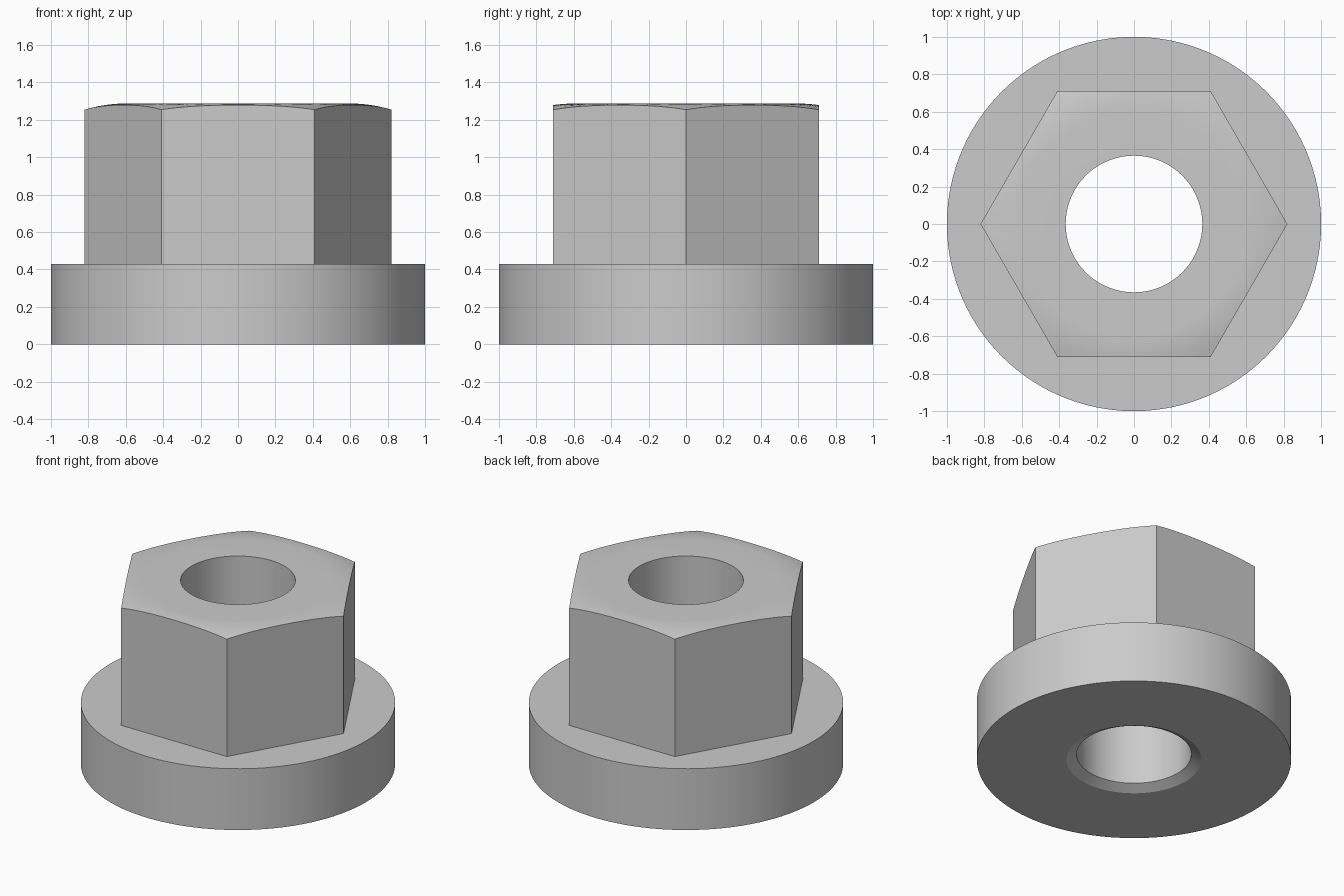
import bpy
import bmesh
from math import cos, sin, pi, radians

cube = bpy.data.objects.get("Cube")
if cube:
    bpy.data.objects.remove(cube, do_unlink=True)

SEGMENTS = 120                     # multiple of six, so corners fall on vertices
FLANGE_R, FLANGE_H = 1.0, 0.43
FLAT_R, CORNER_R = 0.71, 0.82      # hexagon across flats and corners
TOP, CROWN_R, CROWN_DROP = 1.287, 0.60, 0.033
HOLE_R, CHAMFER_R, CHAMFER_H = 0.365, 0.43, 0.037
CROWN_STEPS = 6

steel = bpy.data.materials.new("steel grey")
steel.use_nodes = True
grey = (0.6, 0.6, 0.6, 1)
steel.diffuse_color = grey
steel.node_tree.nodes["Principled BSDF"].inputs["Base Color"].default_value = grey


def hex_radius(a):
    """Distance from the axis to the hexagon side, corners on the x axis."""
    return FLAT_R / cos(a % (pi / 3) - pi / 6)


def crown_z(r):
    """Height of the domed top at a radius."""
    t = max(0, r - CROWN_R) / (CORNER_R - CROWN_R)
    return TOP - CROWN_DROP * t * t


def circle(r, z):
    return lambda a: (r, z)


def crown(t):
    def point(a):
        r = CROWN_R + t * (hex_radius(a) - CROWN_R)
        return r, crown_z(r)
    return point


# Loops run from the chamfered bore, around the flange and up over the crown
loops = [circle(HOLE_R, CHAMFER_H), circle(CHAMFER_R, 0),
         circle(FLANGE_R, 0), circle(FLANGE_R, FLANGE_H),
         lambda a: (hex_radius(a), FLANGE_H)]
loops += [crown(1 - i / CROWN_STEPS) for i in range(CROWN_STEPS + 1)]
loops.append(circle(HOLE_R, TOP))

bm = bmesh.new()
rings = []
for loop in loops:
    ring = []
    for i in range(SEGMENTS):
        a = 2 * pi * i / SEGMENTS
        r, z = loop(a)
        ring.append(bm.verts.new((r * cos(a), r * sin(a), z)))
    rings.append(ring)

# Bridge each loop to the next, closing back through the bore
for lower, upper in zip(rings, rings[1:] + rings[:1]):
    for i in range(SEGMENTS):
        j = (i + 1) % SEGMENTS
        bm.faces.new((lower[i], lower[j], upper[j], upper[i]))
bmesh.ops.recalc_face_normals(bm, faces=bm.faces)

mesh = bpy.data.meshes.new("flanged_hex_nut")
bm.to_mesh(mesh)
bm.free()
mesh.materials.append(steel)
nut = bpy.data.objects.new("flanged_hex_nut", mesh)
bpy.context.collection.objects.link(nut)

# Smooth curved walls, sharp rims and hexagon corners
bpy.ops.object.select_all(action="DESELECT")
nut.select_set(True)
bpy.context.view_layer.objects.active = nut
bpy.ops.object.shade_smooth_by_angle(angle=radians(25))
